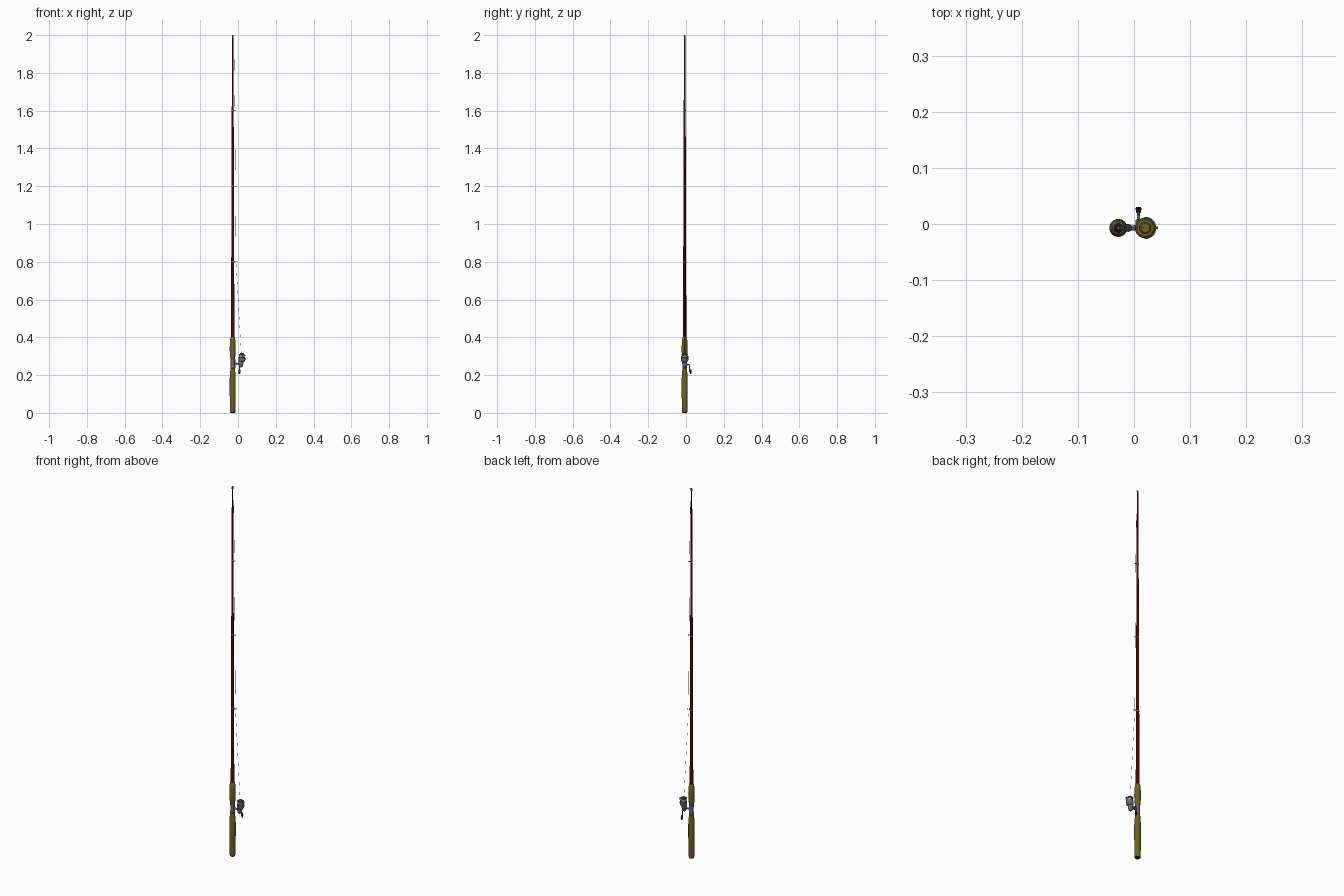
import bpy, bmesh, math
from mathutils import Vector

if "Cube" in bpy.data.objects:
    bpy.data.objects.remove(bpy.data.objects["Cube"])

RX, Y = -0.028, -0.007      # rod axis
SX = 0.02                   # reel axis


def mat(name, rgb):
    m = bpy.data.materials.new(name)
    m.diffuse_color = (*rgb, 1)
    m.use_nodes = True
    m.node_tree.nodes["Principled BSDF"].inputs["Base Color"].default_value = m.diffuse_color
    return m


CORK = mat("olive cork", (0.16, 0.122, 0.018))
RED = mat("dark red", (0.085, 0.002, 0.003))
GREY = mat("metal grey", (0.16, 0.16, 0.165))
DARK = mat("dark metal", (0.07, 0.07, 0.072))
BLACK = mat("black", (0.012, 0.012, 0.012))
LINE = mat("line grey", (0.3, 0.32, 0.35))


def lathe(name, m, origin, profile, axis=(0, 0, 1), n=24):
    """Closed solid of revolution; profile holds (radius, distance along axis)."""
    bm = bmesh.new()
    rot = Vector((0, 0, 1)).rotation_difference(Vector(axis)).to_matrix()
    o = Vector(origin)
    rings = []
    for r, h in profile:
        rings.append([bm.verts.new(o + rot @ Vector((
            r * math.cos(2 * math.pi * i / n), r * math.sin(2 * math.pi * i / n), h)))
            for i in range(n)])
    for a, b in zip(rings, rings[1:]):
        for i in range(n):
            j = (i + 1) % n
            bm.faces.new((a[i], a[j], b[j], b[i]))
    bm.faces.new(rings[0][::-1])
    bm.faces.new(rings[-1])
    me = bpy.data.meshes.new(name)
    bm.to_mesh(me)
    bm.free()
    me.materials.append(m)
    me.shade_smooth()
    me.set_sharp_from_angle(angle=math.radians(35))
    ob = bpy.data.objects.new(name, me)
    bpy.context.collection.objects.link(ob)
    return ob


def tube(name, m, pts, r, cyclic=False, radii=None):
    """Round wire through the given points."""
    cu = bpy.data.curves.new(name, 'CURVE')
    cu.dimensions = '3D'
    cu.bevel_depth, cu.bevel_resolution, cu.use_fill_caps = r, 2, True
    sp = cu.splines.new('POLY')
    sp.points.add(len(pts) - 1)
    for i, p in enumerate(pts):
        sp.points[i].co = (*p, 1)
        if radii:
            sp.points[i].radius = radii[i]
    sp.use_cyclic_u = cyclic
    sp.use_smooth = True
    cu.materials.append(m)
    ob = bpy.data.objects.new(name, cu)
    bpy.context.collection.objects.link(ob)
    return ob


def arc(cx, cy, z, r, a0, a1, n):
    return [(cx + r * math.cos(a0 + (a1 - a0) * i / n),
             cy + r * math.sin(a0 + (a1 - a0) * i / n), z) for i in range(n + 1)]


ROD = (RX, Y, 0)

# Handle
lathe("butt_cap", BLACK, ROD, [(0.0115, 0), (0.0135, 0.002), (0.0135, 0.006)])
lathe("lower_grip", CORK, ROD, [(0.0135, 0.005), (0.0145, 0.012), (0.016, 0.11), (0.016, 0.18),
                                (0.014, 0.21), (0.012, 0.235), (0.010, 0.237)])
lathe("reel_seat", GREY, ROD, [(0.0105, 0.232), (0.0105, 0.288)])
for z in (0.237, 0.272):
    lathe("seat_collar", GREY, ROD, [(0.011, z), (0.0118, z + 0.002),
                                     (0.0118, z + 0.009), (0.011, z + 0.011)])
lathe("upper_grip", CORK, ROD, [(0.011, 0.283), (0.0125, 0.287), (0.0155, 0.32), (0.016, 0.345),
                                (0.0145, 0.38), (0.0125, 0.396), (0.010, 0.399)])
lathe("winding_check", GREY, ROD, [(0.0115, 0.397), (0.0108, 0.401), (0.0092, 0.402)])

# Blank
lathe("rod_blank", RED, ROD, [(0.009, 0.39), (0.0078, 0.8), (0.0066, 1.2),
                              (0.0052, 1.6), (0.0032, 1.998)], n=16)

# Line guides with a thin foot band
guides = [(0.8, -0.0105, 0.006, 0.0078), (1.2, -0.0135, 0.005, 0.0066), (1.6, -0.0165, 0.004, 0.0052)]
for z, gx, gr, rr in guides:
    lathe("guide_band", GREY, ROD, [(rr + 0.0004, z - 0.003), (rr + 0.0009, z - 0.002),
                                    (rr + 0.0009, z + 0.002), (rr + 0.0004, z + 0.003)], n=16)
    tube("guide_ring", GREY, arc(gx, Y, z, gr, 0, 2 * math.pi * 15 / 16, 15), 0.0011, True)
    for s in (-1, 1):
        tube("guide_leg", GREY, [(RX + rr, Y, z - 0.002), (gx - gr * 0.4, Y + s * gr * 0.9, z)], 0.0009)
lathe("tip_cap", GREY, ROD, [(0.0038, 1.985), (0.0038, 1.998), (0.0025, 2.0)], n=12)
tube("tip_ring", GREY, arc(RX + 0.006, Y, 1.998, 0.0028, 0, 2 * math.pi * 11 / 12, 11), 0.001, True)

# Fishing line
tube("fishing_line", LINE, [(SX - 0.002, Y, 0.303)] + [(g[1], Y, g[0]) for g in guides]
     + [(RX + 0.006, Y, 1.998)], 0.0004)

# Reel foot and stem
tube("reel_foot", GREY, [(RX + 0.0115, Y, z) for z in (0.236, 0.246, 0.274, 0.284)],
     0.003, radii=[0.6, 1, 1, 0.6])
tube("reel_stem", GREY, [(RX + 0.009, Y, 0.262), (-0.008, Y, 0.261), (0.002, Y, 0.259),
                         (0.014, Y, 0.262)], 0.0055, radii=[1.1, 0.8, 0.9, 1.2])

# Reel body, rotor and spool
lathe("reel_body", GREY, (0.015, Y, 0), [(0.004, 0.241), (0.009, 0.245), (0.0125, 0.255),
                                         (0.0135, 0.268), (0.012, 0.276)])
lathe("rotor", GREY, (SX, Y, 0), [(0.010, 0.268), (0.0155, 0.272), (0.0185, 0.28),
                                  (0.0185, 0.291), (0.0165, 0.292)])
lathe("spool_skirt", GREY, (SX, Y, 0), [(0.0165, 0.29), (0.0165, 0.295), (0.013, 0.2955)])
lathe("wound_line", LINE, (SX, Y, 0), [(0.014, 0.294), (0.0145, 0.307)])
lathe("spool_lip", CORK, (SX, Y, 0), [(0.014, 0.305), (0.0175, 0.307), (0.0175, 0.309),
                                      (0.015, 0.311), (0.011, 0.311)])
lathe("drag_knob", CORK, (SX, Y, 0), [(0.0105, 0.31), (0.0105, 0.315), (0.008, 0.317)])

# Bail arms, wire and line roller
for s in (-1, 1):
    tube("bail_arm", GREY, [(SX, Y + s * 0.0165, 0.277), (SX, Y + s * 0.017, 0.29),
                            (SX, Y + s * 0.0165, 0.300)], 0.0025)
bail = [(x, y, 0.300 + 0.005 * (x - SX) / 0.02)
        for x, y, z in arc(SX, Y, 0, 0.0185, -math.pi / 2, math.pi / 2, 16)]
tube("bail_wire", GREY, bail, 0.0012)
lathe("line_roller", CORK, (SX + 0.0165, Y, 0.305), [(0.003, 0), (0.0022, 0.0025), (0.0022, 0.005),
                                                     (0.003, 0.0065)], (1, 0, 0), 12)

# Crank
CX = 0.008
lathe("crank_axle", GREY, (CX, Y, 0.257), [(0.0055, 0.006), (0.0055, 0.014), (0.003, 0.015),
                                           (0.003, 0.024)], (0, 1, 0), 16)
tube("crank_arm", GREY, [(CX, 0.014, 0.259), (CX, 0.018, 0.25), (CX, 0.0195, 0.235),
                         (CX, 0.0195, 0.216)], 0.0028)
lathe("crank_knob", BLACK, (CX, 0.0195, 0.218), [(0.003, 0), (0.0045, 0.002), (0.005, 0.006),
                                                 (0.005, 0.009), (0.004, 0.0105)], (0, 1, 0), 16)
lathe("crank_grip", BLACK, (CX, 0.0245, 0), [(0.003, 0.207), (0.0044, 0.21), (0.0044, 0.228),
                                            (0.003, 0.231)], n=16)
